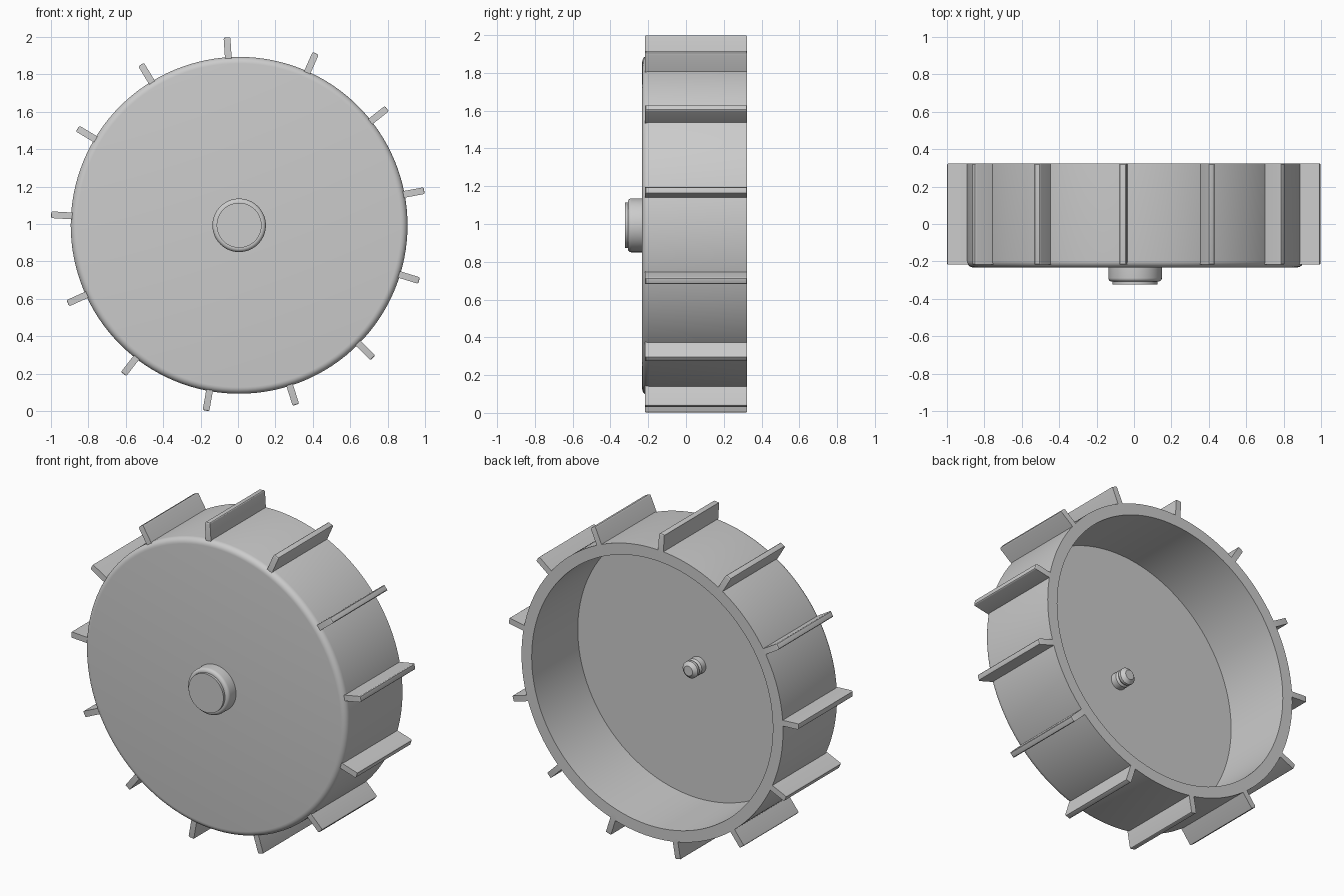
import bpy, bmesh
from math import sin, cos, pi, radians
from mathutils import Matrix, Vector

cube = bpy.data.objects.get("Cube")
if cube:
    bpy.data.objects.remove(cube, do_unlink=True)

CENTRE = Vector((0.006, 0, 0.993))
BACK, FRONT, FLOOR = 0.323, -0.232, -0.13
RADIUS, INNER = 0.9, 0.83
FINS = 13

grey = bpy.data.materials.new("plain_grey")
grey.use_nodes = True
colour = (0.6, 0.6, 0.6, 1)
grey.diffuse_color = colour
grey.node_tree.nodes["Principled BSDF"].inputs["Base Color"].default_value = colour


def finish(name, bm):
    bmesh.ops.recalc_face_normals(bm, faces=bm.faces)
    mesh = bpy.data.meshes.new(name)
    bm.to_mesh(mesh)
    bm.free()
    mesh.materials.append(grey)
    obj = bpy.data.objects.new(name, mesh)
    obj.location = CENTRE
    bpy.context.collection.objects.link(obj)
    bpy.ops.object.select_all(action="DESELECT")
    obj.select_set(True)
    bpy.context.view_layer.objects.active = obj
    bpy.ops.object.shade_smooth_by_angle(angle=radians(30))
    return obj


def lathe(name, profile, segments):
    """Spin (radius, y) points about the wheel axle."""
    bm = bmesh.new()
    verts = [bm.verts.new((r, y, 0)) for r, y in profile]
    edges = [bm.edges.new(pair) for pair in zip(verts, verts[1:])]
    bmesh.ops.spin(bm, geom=verts + edges, cent=(0, 0, 0), axis=(0, 1, 0),
                   angle=2 * pi, steps=segments)
    bmesh.ops.remove_doubles(bm, verts=bm.verts, dist=0.0001)
    return finish(name, bm)


def fillet(r, y, size, steps=6):
    """Quarter round from a front face onto an outer wall."""
    turns = [pi / 2 * i / steps for i in range(steps + 1)]
    return [(r - size + size * sin(t), y + size - size * cos(t)) for t in turns]


# Open drum with a rounded front edge
lathe("wheel_drum", [(0, FRONT)] + fillet(RADIUS, FRONT, 0.035)
      + [(RADIUS, BACK), (INNER, BACK), (INNER, FLOOR), (0, FLOOR)], 128)

# Front hub with a raised cap
lathe("front_hub", [(0, -0.323), (0.12, -0.323), (0.12, -0.308)]
      + fillet(0.143, -0.308, 0.02) + [(0.143, FRONT + 0.01), (0, FRONT + 0.01)], 64)

# Grooved axle pin inside the drum
pin = [(0, -0.01), (0.052, -0.01), (0.052, 0.04), (0.043, 0.052),
       (0.052, 0.064), (0.052, 0.08), (0.03, 0.1), (0, 0.1)]
lathe("axle_pin", [(r, FLOOR + y) for r, y in pin], 32)

# Paddle fins around the rim, with softened tips
for i in range(FINS):
    bm = bmesh.new()
    bmesh.ops.create_cube(bm, size=1)
    root, tip, front = 0.86, 1.006, -0.217
    bm.transform(Matrix.Translation(((root + tip) / 2, (BACK + front) / 2, 0))
                 @ Matrix.Diagonal((tip - root, BACK - front, 0.036, 1)))
    outer = [e for e in bm.edges if all(v.co.x > tip - 0.01 for v in e.verts)]
    bmesh.ops.bevel(bm, geom=outer, offset=0.008, segments=3, profile=0.5,
                    affect="EDGES")
    bm.transform(Matrix.Rotation(-radians(93.7) - 2 * pi * i / FINS, 4, "Y"))
    finish(f"paddle_fin_{i + 1}", bm)
